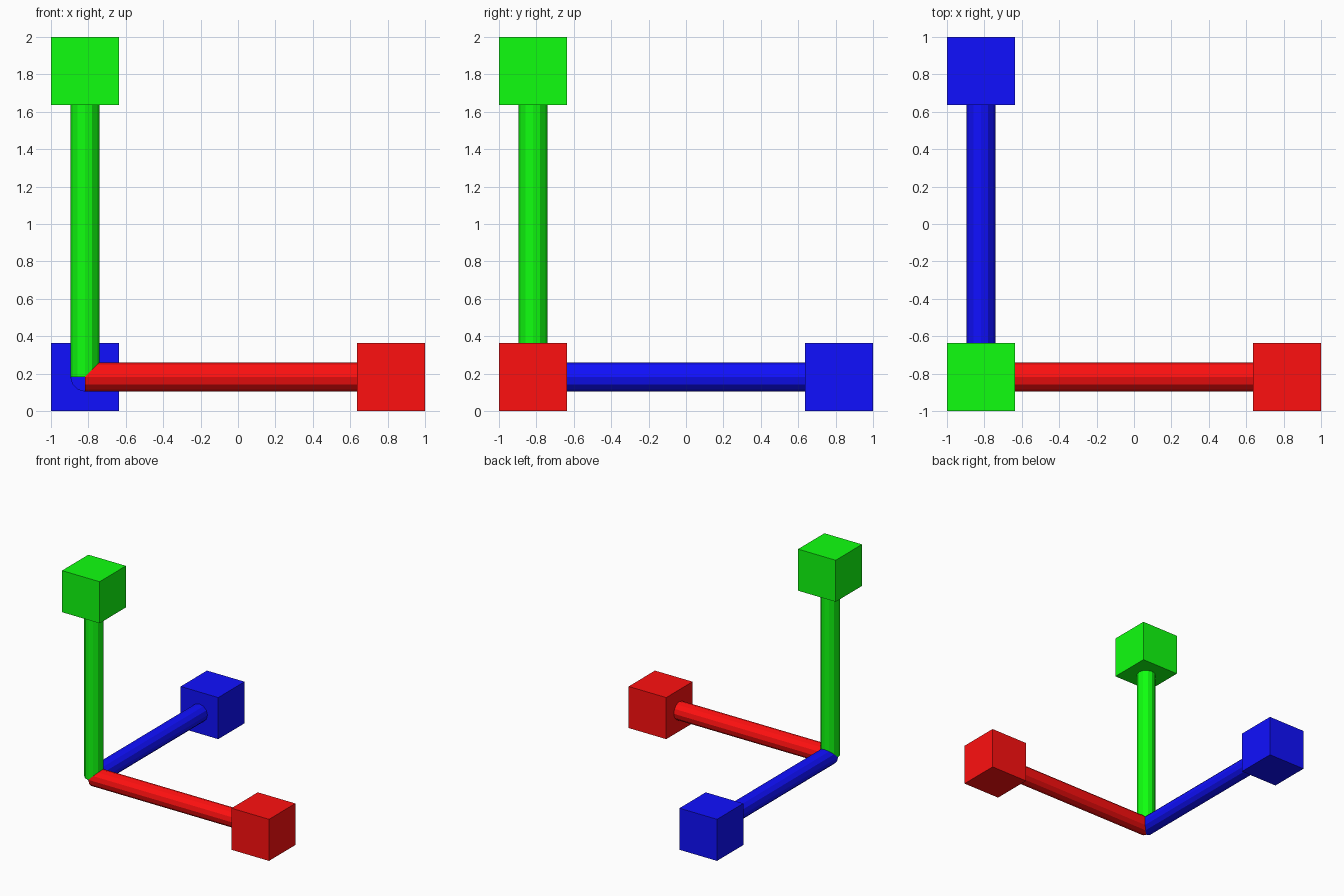
import bpy
from mathutils import Vector

if "Cube" in bpy.data.objects:
    bpy.data.objects.remove(bpy.data.objects["Cube"])

CUBE = 0.363                 # end cube edge
RADIUS = 0.0775              # rod radius
SPAN = 2 - CUBE              # corner to cube centre
CORNER = Vector((-1 + CUBE / 2, -1 + CUBE / 2, CUBE / 2))


def colour(name, rgb):
    mat = bpy.data.materials.new(name)
    mat.diffuse_color = (*rgb, 1)
    mat.use_nodes = True
    mat.node_tree.nodes["Principled BSDF"].inputs["Base Color"].default_value = mat.diffuse_color
    return mat


def arm(name, direction, mat):
    axis = Vector(direction)
    turn = axis.to_track_quat('Z', 'Y').to_euler()

    # Twelve-sided rod from the shared corner into the cube
    length = SPAN - CUBE / 2 + 0.01
    bpy.ops.mesh.primitive_cylinder_add(
        vertices=12, radius=RADIUS, depth=length,
        location=CORNER + axis * length / 2, rotation=turn)
    rod = bpy.context.object
    rod.name = name + "_rod"
    rod.data.materials.append(mat)

    # Cube at the tip
    bpy.ops.mesh.primitive_cube_add(size=CUBE, location=CORNER + axis * SPAN)
    cube = bpy.context.object
    cube.name = name + "_end_cube"
    cube.data.materials.append(mat)


arm("x_axis", (1, 0, 0), colour("red", (1, 0.005, 0.005)))
arm("y_axis", (0, 1, 0), colour("blue", (0.005, 0.005, 1)))
arm("z_axis", (0, 0, 1), colour("green", (0.005, 1, 0.005)))
